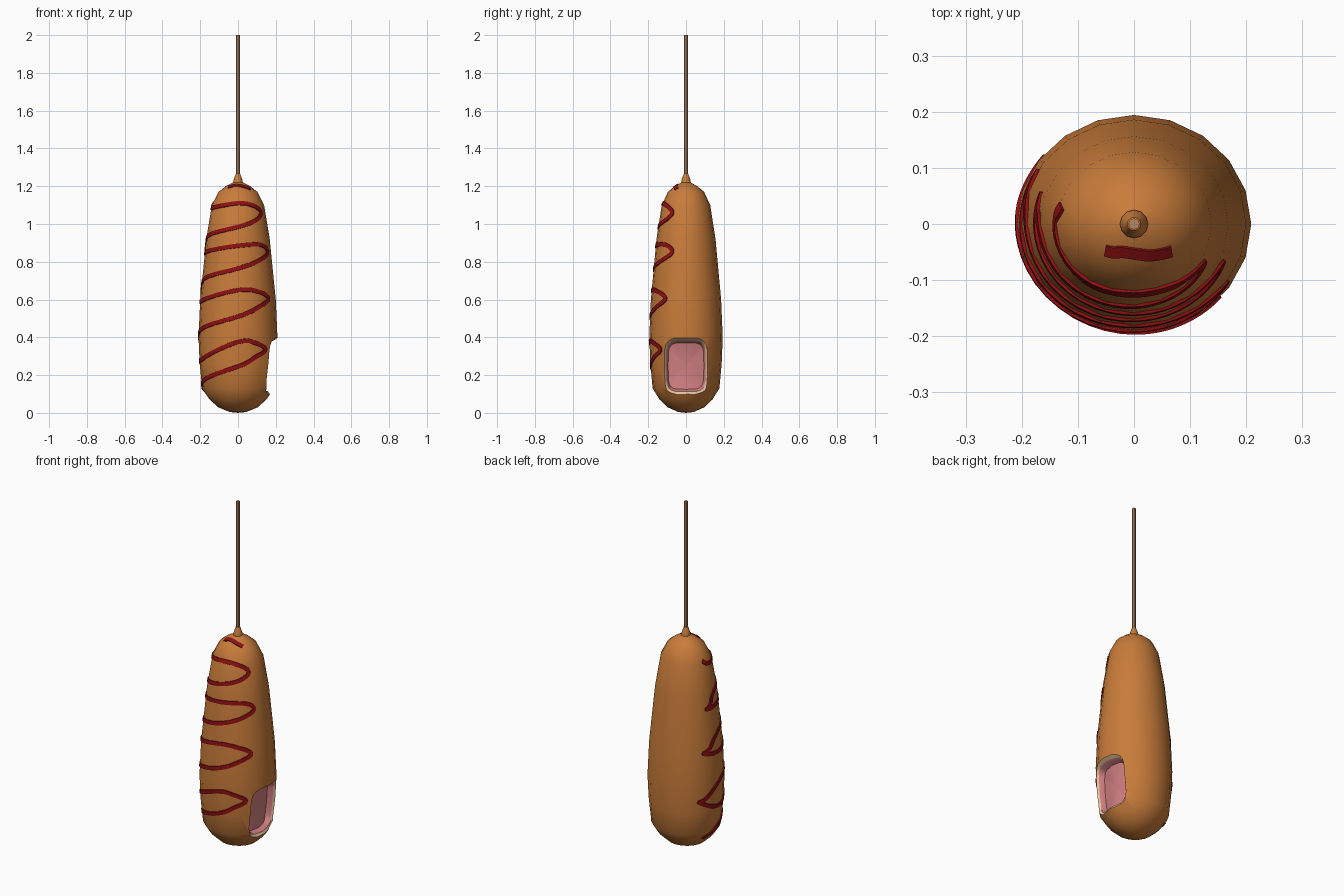
import bpy, bmesh, math
from mathutils import Vector

if "Cube" in bpy.data.objects:
    bpy.data.objects.remove(bpy.data.objects["Cube"])

RATIO = 0.93  # body depth relative to width
PROFILE = [(0, 0), (.005, .045), (.03, .105), (.07, .15), (.13, .19), (.26, .203), (.4, .209),
           (.6, .2), (.92, .168), (1.1, .138), (1.17, .103), (1.2, .065), (1.22, .025), (1.225, 0)]


def material(name, rgb):
    m = bpy.data.materials.new(name)
    m.diffuse_color = (*rgb, 1)
    m.use_nodes = True
    m.node_tree.nodes["Principled BSDF"].inputs["Base Color"].default_value = m.diffuse_color
    return m


BATTER = material("batter", (.58, .20, .042))
CREAM = material("inner_batter", (.78, .53, .33))
PINK = material("sausage_pink", (.66, .22, .23))
SAUCE = material("red_sauce", (.27, .005, .006))
WOOD = material("stick_wood", (.5, .25, .14))


def make(name, bm, mats, smooth=40):
    bmesh.ops.recalc_face_normals(bm, faces=bm.faces)
    me = bpy.data.meshes.new(name)
    bm.to_mesh(me)
    bm.free()
    for m in mats:
        me.materials.append(m)
    ob = bpy.data.objects.new(name, me)
    bpy.context.collection.objects.link(ob)
    bpy.ops.object.select_all(action='DESELECT')
    ob.select_set(True)
    bpy.context.view_layer.objects.active = ob
    if smooth:
        bpy.ops.object.shade_smooth_by_angle(angle=math.radians(smooth))
    return ob


def bridge(bm, a, b, mat=0):
    n = len(a)
    for i in range(n):
        bm.faces.new((a[i], a[(i + 1) % n], b[(i + 1) % n], b[i])).material_index = mat


def fan(bm, ring, tip, mat=0):
    for i in range(len(ring)):
        bm.faces.new((ring[i], ring[(i + 1) % len(ring)], tip)).material_index = mat


def lathe(name, prof, sides, mat, ratio=1, smooth=40):
    """Revolved closed shape; first and last profile points lie on the axis."""
    bm = bmesh.new()
    rings = [[bm.verts.new((r * math.cos(i * math.tau / sides), ratio * r * math.sin(i * math.tau / sides), z))
              for i in range(sides)] for z, r in prof[1:-1]]
    for a, b in zip(rings, rings[1:]):
        bridge(bm, a, b)
    fan(bm, rings[0], bm.verts.new((0, 0, prof[0][0])))
    fan(bm, rings[-1], bm.verts.new((0, 0, prof[-1][0])))
    return make(name, bm, [mat], smooth)


def radius(z):
    for (z0, r0), (z1, r1) in zip(PROFILE, PROFILE[1:]):
        if z <= z1:
            return r0 + (r1 - r0) * max(0, (z - z0)) / (z1 - z0)
    return 0


def surf_x(y, z):
    r = radius(z)
    return r * math.sqrt(max(0.02, 1 - (y / (RATIO * r)) ** 2))


# Battered body, stick and collar
body = lathe("battered_body", PROFILE, 20, BATTER, RATIO, 50)
lathe("stick", [(1.15, 0), (1.15, .01), (2, .01), (2, 0)], 8, WOOD)
lathe("batter_collar", [(1.2, 0), (1.2, .026), (1.225, .025), (1.24, .021), (1.265, .012), (1.27, 0)], 12, BATTER)

# Bite cutter: bowl of rounded-square rings following the body surface
N = 24


def bite_ring(bm, scale, depth):
    ring = []
    for i in range(N):
        c, s = math.cos(i * math.tau / N), math.sin(i * math.tau / N)
        y = .118 * scale * math.copysign(abs(c) ** .42, c)
        z = .248 + .154 * scale * math.copysign(abs(s) ** .42, s)
        x = .3 if depth is None else surf_x(y, z) - depth
        ring.append(bm.verts.new((x, y, z)))
    return ring


bm = bmesh.new()
steps = [(1.05, None, 0), (1.0, -.006, 0), (.88, .018, 1), (.8, .055, 2), (.4, .07, 2)]
rings = [bite_ring(bm, s, d) for s, d, _ in steps]
for k in range(1, len(rings)):
    bridge(bm, rings[k - 1], rings[k], steps[k][2])
fan(bm, rings[0], bm.verts.new((.3, 0, .248)), 0)
fan(bm, rings[-1], bm.verts.new((.13, 0, .248)), 2)
cutter = make("bite_cutter", bm, [BATTER, CREAM, PINK])
cutter.hide_render = True

bpy.ops.object.select_all(action='DESELECT')
body.select_set(True)
bpy.context.view_layer.objects.active = body
mod = body.modifiers.new("bite", 'BOOLEAN')
mod.operation = 'DIFFERENCE'
mod.object = cutter
mod.solver = 'EXACT'
mod.material_mode = 'TRANSFER'
bpy.ops.object.modifier_apply(modifier=mod.name)
bpy.data.objects.remove(cutter)
bpy.ops.object.shade_smooth_by_angle(angle=math.radians(35))


# Sauce ribbons: smooth path in (azimuth degrees, height) laid on the body
def on_body(a, z):
    r = radius(z)
    return Vector((r * math.cos(a), RATIO * r * math.sin(a), z))


def normal(a, z):
    du = on_body(a + .01, z) - on_body(a - .01, z)
    dv = on_body(a, z + .012) - on_body(a, z - .012)
    return du.cross(dv).normalized()


def ribbon(name, pts, width=.012, sub=10):
    pts = [Vector((math.radians(a), z)) for a, z in pts]
    pts = [pts[0] * 2 - pts[1]] + pts + [pts[-1] * 2 - pts[-2]]
    path = []
    for i in range(1, len(pts) - 2):
        p0, p1, p2, p3 = pts[i - 1:i + 3]
        for k in range(sub):
            t = k / sub
            path.append(.5 * (2 * p1 + (p2 - p0) * t + (2 * p0 - 5 * p1 + 4 * p2 - p3) * t * t
                              + (3 * p1 - p0 - 3 * p2 + p3) * t ** 3))
    path.append(pts[-2])
    pos = [on_body(*p) for p in path]
    bm = bmesh.new()
    rows = []
    for i, p in enumerate(pos):
        n = normal(*path[i])
        tangent = (pos[min(i + 1, len(pos) - 1)] - pos[max(i - 1, 0)]).normalized()
        side = n.cross(tangent).normalized() * width
        rows.append([bm.verts.new(p + side * s + n * h)
                     for s, h in ((1, -.004), (.9, .0035), (-.9, .0035), (-1, -.004))])
    for a, b in zip(rows, rows[1:]):
        bridge(bm, a, b)
    bm.faces.new(rows[0])
    bm.faces.new(rows[-1])
    make(name, bm, [SAUCE])


# Each wave: height at left (-x), front, right tip azimuth/height, front, left, back turn
zigzag = [(-195, 1.11)]
for top_l, top_f, tip_a, tip_z, low_f, low_l, turn_a, turn_z in [
        (1.085, 1.11, -33, 1.06, .985, .93, -197, .845),
        (.85, .885, -27, .855, .765, .70, -207, .60),
        (.59, .65, -36, .605, .51, .43, -215, .32),
        (.275, .375, -45, .335, .245, .16, -205, .09)]:
    zigzag += [(-170, top_l), (-90, top_f), (tip_a - 18, tip_z + .035), (tip_a, tip_z),
               (tip_a - 18, tip_z - .04), (-90, low_f), (-170, low_l),
               (turn_a + 10, turn_z + .02), (turn_a, turn_z)]
ribbon("sauce_zigzag", zigzag)
ribbon("sauce_top_dab", [(-135, 1.195), (-110, 1.204), (-80, 1.203), (-55, 1.195), (-38, 1.185)])
